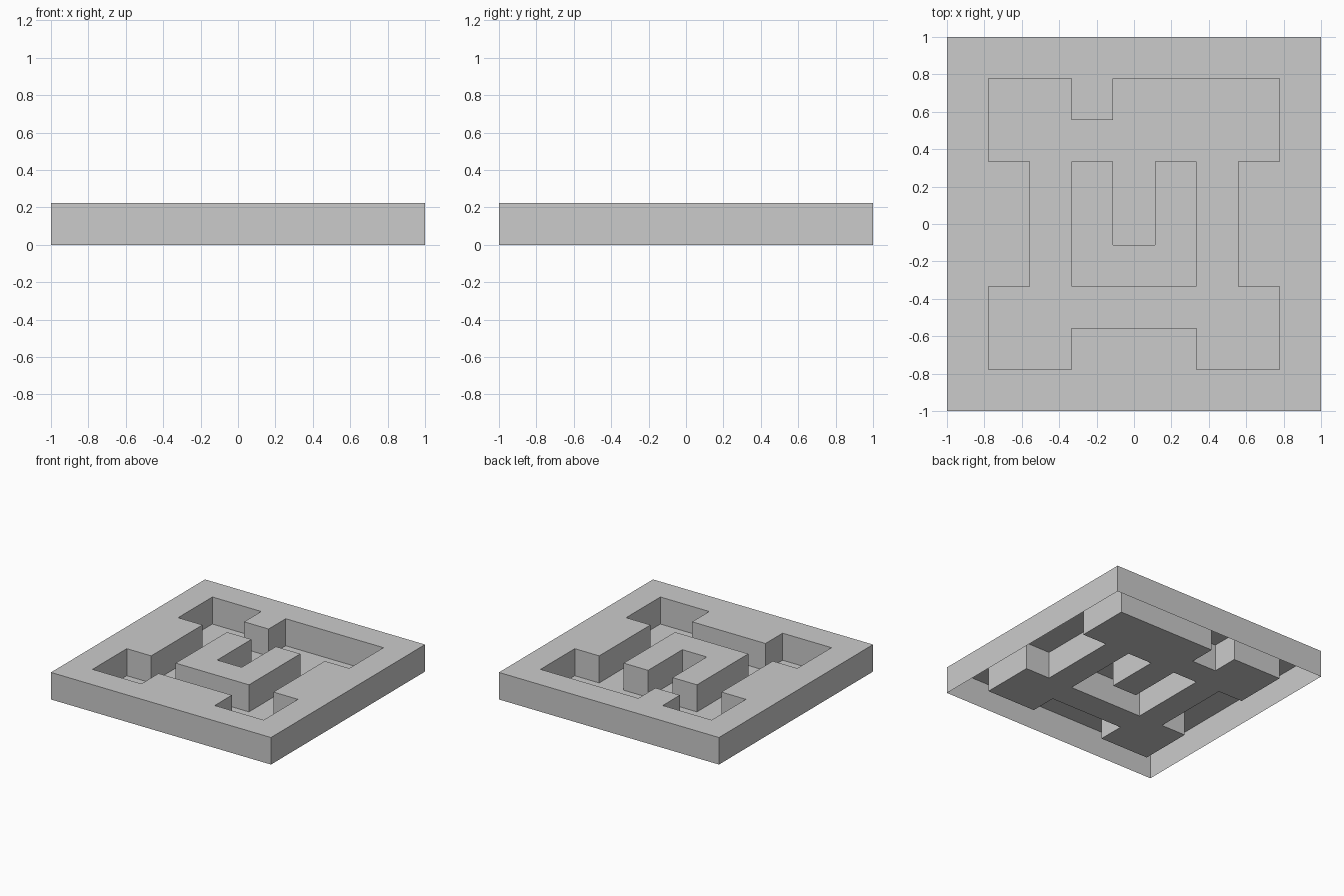
import bpy, bmesh

if "Cube" in bpy.data.objects:
    bpy.data.objects.remove(bpy.data.objects["Cube"])

# Maze plan seen from above, back row first: '#' = wall, '.' = corridor
PLAN = [
    "#########",
    "#..#....#",
    "#.......#",
    "##.#.#.##",
    "##.#.#.##",
    "##.###.##",
    "#.......#",
    "#..###..#",
    "#########",
]
N = len(PLAN)
CELL = 2 / N
bm = bmesh.new()


def is_wall(c, r):
    return 0 <= c < N and 0 <= r < N and PLAN[r][c] == "#"


def quad(points):
    bm.faces.new([bm.verts.new(p) for p in points])


for r in range(N):
    for c in range(N):
        x0, y1 = -1 + c * CELL, 1 - r * CELL
        x1, y0 = x0 + CELL, y1 - CELL
        corners = [(x0, y0), (x1, y0), (x1, y1), (x0, y1)]
        # Wall top or corridor floor (the walls are hollow and open below)
        z = CELL if is_wall(c, r) else 0
        quad([(x, y, z) for x, y in corners])
        if not is_wall(c, r):
            continue
        # Vertical sides wherever the wall meets a corridor or the outside
        for i, (dc, dr) in enumerate([(0, 1), (1, 0), (0, -1), (-1, 0)]):
            if not is_wall(c + dc, r + dr):
                a, b = corners[i], corners[(i + 1) % 4]
                quad([(*a, 0), (*b, 0), (*b, CELL), (*a, CELL)])

bmesh.ops.remove_doubles(bm, verts=bm.verts, dist=1e-4)
mesh = bpy.data.meshes.new("maze_tray")
bm.to_mesh(mesh)
bm.free()
maze = bpy.data.objects.new("maze_tray", mesh)
bpy.context.collection.objects.link(maze)
